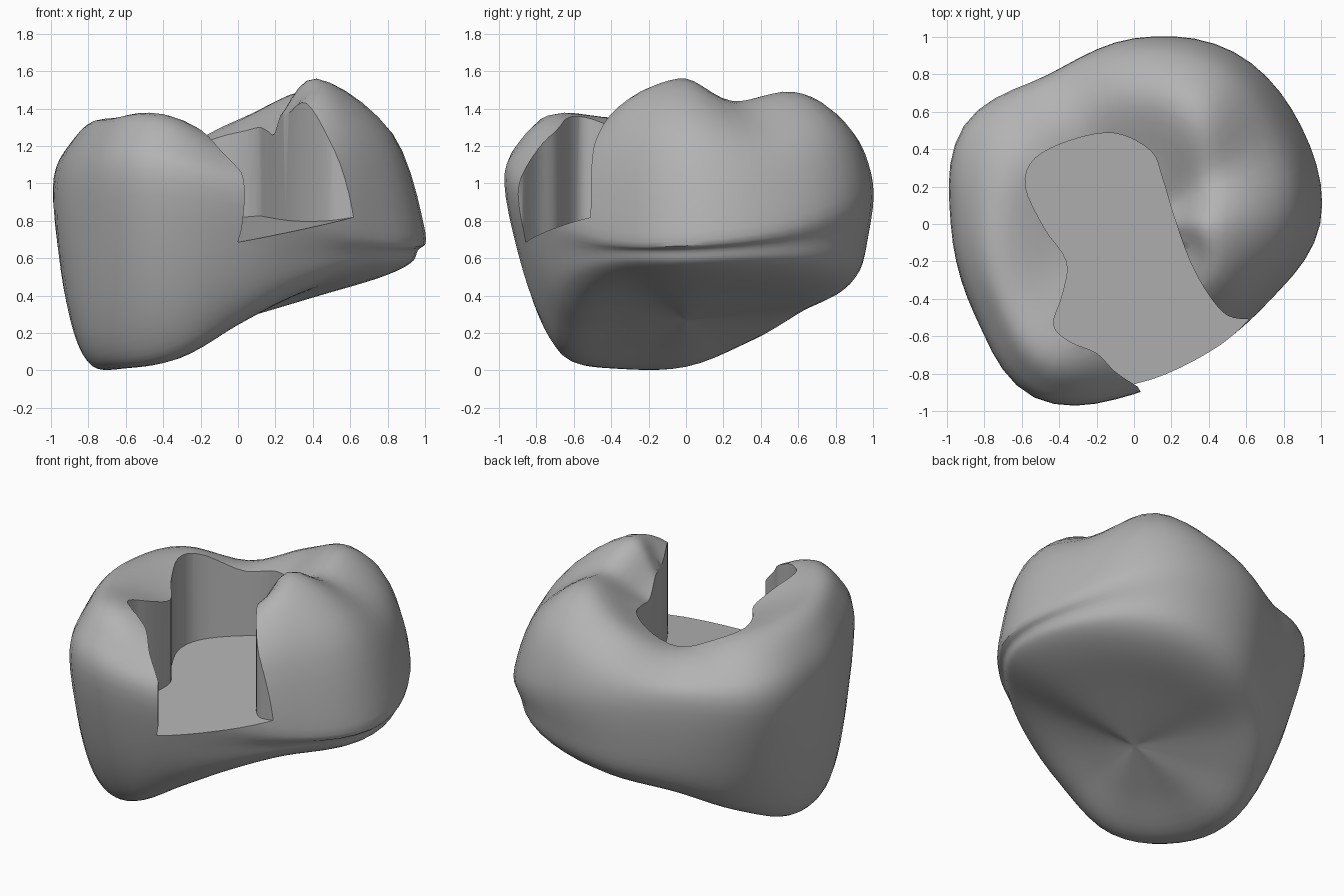
import bpy, bmesh, math
from mathutils import Vector

if "Cube" in bpy.data.objects:
    bpy.data.objects.remove(bpy.data.objects["Cube"])

# Radius and height of each contour, every 30 degrees counter-clockwise from +x
base_r = [.91, .95, .97, .90, .81, .82, .83, .86, .82, .72, .69, .75]
base_z = [.57, .58, .56, .49, .40, .25, .10, .09, .15, .34, .48, .56]
wide_r = [.99, 1.03, 1.06, .99, .92, 1.05, .98, .98, 1.07, .91, .80, .83]
wide_z = [.74, .80, .95, 1.0, 1.0, 1.0, .95, .95, 1.02, .95, .85, .75]
cusp_r = [.42, .50, .66, .68, .62, .69, .72, .76, .80, .62, .50, .49]
cusp_z = [1.56, 1.44, 1.49, 1.34, 1.21, 1.31, 1.34, 1.35, 1.37, 1.20, 1.32, 1.49]
BASE_MIDDLE, FOSSA_DEPTH = .27, 1.12
STEPS, FINE = 60, 5


def spline(a, b, c, d, t):
    """Catmull-Rom blend between b and c."""
    return b + (c - a) * t / 2 + (a * 2 - b * 5 + c * 4 - d) * t**2 / 2 + (b * 3 - a - c * 3 + d) * t**3 / 2


def around(values, turn):
    n = len(values)
    i = int(turn * n)
    return spline(*[values[(i + k) % n] for k in (-1, 0, 1, 2)], turn * n - i)


def smooth_path(points, fine):
    path = []
    last = len(points) - 1
    for i in range(last):
        four = [points[min(max(i + k, 0), last)] for k in (-1, 0, 1, 2)]
        path += [spline(*four, j / fine) for j in range(fine)]
    return path + [points[-1]]


def crown_profile(turn):
    """Section from the base middle, over the side and cusp, to the fossa."""
    base, wide, cusp = [Vector((around(r, turn), around(z, turn))) for r, z in
                        ((base_r, base_z), (wide_r, wide_z), (cusp_r, cusp_z))]
    bottom, top = Vector((0, BASE_MIDDLE)), Vector((0, FOSSA_DEPTH))
    rise = wide.y - base.y
    shoulder = Vector((wide.x * .7 + cusp.x * .3, wide.y * .35 + cusp.y * .65))
    return smooth_path([bottom,
                        bottom.lerp(base, .45) - Vector((0, rise * .07)),
                        bottom.lerp(base, .82) - Vector((0, rise * .13)),
                        base,
                        base.lerp(wide, .4) + Vector((rise * .05, 0)),
                        wide, shoulder, cusp, top.lerp(cusp, .5), top], FINE)


def finish(bm, name):
    bmesh.ops.recalc_face_normals(bm, faces=bm.faces)
    mesh = bpy.data.meshes.new(name)
    bm.to_mesh(mesh)
    bm.free()
    obj = bpy.data.objects.new(name, mesh)
    bpy.context.collection.objects.link(obj)
    return obj


# Tooth crown: radial loft closed at both poles
bm = bmesh.new()
rings = []
for s in range(STEPS):
    a = math.tau * s / STEPS
    rings.append([bm.verts.new((p.x * math.cos(a), p.x * math.sin(a), p.y))
                  for p in crown_profile(s / STEPS)[1:-1]])
poles = [bm.verts.new((0, 0, z)) for z in (BASE_MIDDLE, FOSSA_DEPTH)]
for s in range(STEPS):
    here, there = rings[s], rings[(s + 1) % STEPS]
    for k in range(len(here) - 1):
        bm.faces.new((here[k], there[k], there[k + 1], here[k + 1]))
    bm.faces.new((poles[0], there[0], here[0]))
    bm.faces.new((poles[1], here[-1], there[-1]))
crown = finish(bm, "tooth_crown")

# Cavity cutter: curved outline, open through the front, with a flat tilted floor
outline = [(.62, -.51), (.5, -.49), (.4, -.38), (.3, -.2), (.21, .05), (.15, .25), (.09, .39),
           (-.1, .485), (-.33, .45), (-.53, .35), (-.58, .2), (-.48, -.02), (-.36, -.2),
           (-.38, -.37), (-.43, -.54), (-.34, -.63), (-.2, -.69), (-.1, -.79), (.02, -.87)]
outward = Vector((.5, -.86))
sill = Vector((.33, -.69))
floor_slope = Vector((.16, .1))

edge = smooth_path([Vector(p) for p in outline], 4)
edge = [edge[0] + outward * .5] + edge + [edge[-1] + outward * .5]
bm = bmesh.new()
lower = [bm.verts.new((*p, .755 + (p - sill).dot(floor_slope))) for p in edge]
upper = [bm.verts.new((*p, 2)) for p in edge]
bm.faces.new(lower)
bm.faces.new(upper)
for i in range(len(edge)):
    bm.faces.new((lower[i - 1], lower[i], upper[i], upper[i - 1]))
cutter = finish(bm, "cavity_cutter")
cutter.hide_render = True

# Cut the cavity and shade
bpy.context.view_layer.objects.active = crown
crown.select_set(True)
cut = crown.modifiers.new("cavity", 'BOOLEAN')
cut.operation, cut.solver, cut.object = 'DIFFERENCE', 'EXACT', cutter
bpy.ops.object.modifier_apply(modifier=cut.name)
bpy.data.objects.remove(cutter)

# Plain grey material
grey = bpy.data.materials.new("stone_grey")
grey.use_nodes = True
grey.diffuse_color = (.45, .45, .45, 1)
grey.node_tree.nodes["Principled BSDF"].inputs["Base Color"].default_value = grey.diffuse_color
crown.data.materials.clear()
crown.data.materials.append(grey)
bpy.ops.object.shade_smooth_by_angle(angle=math.radians(35))
